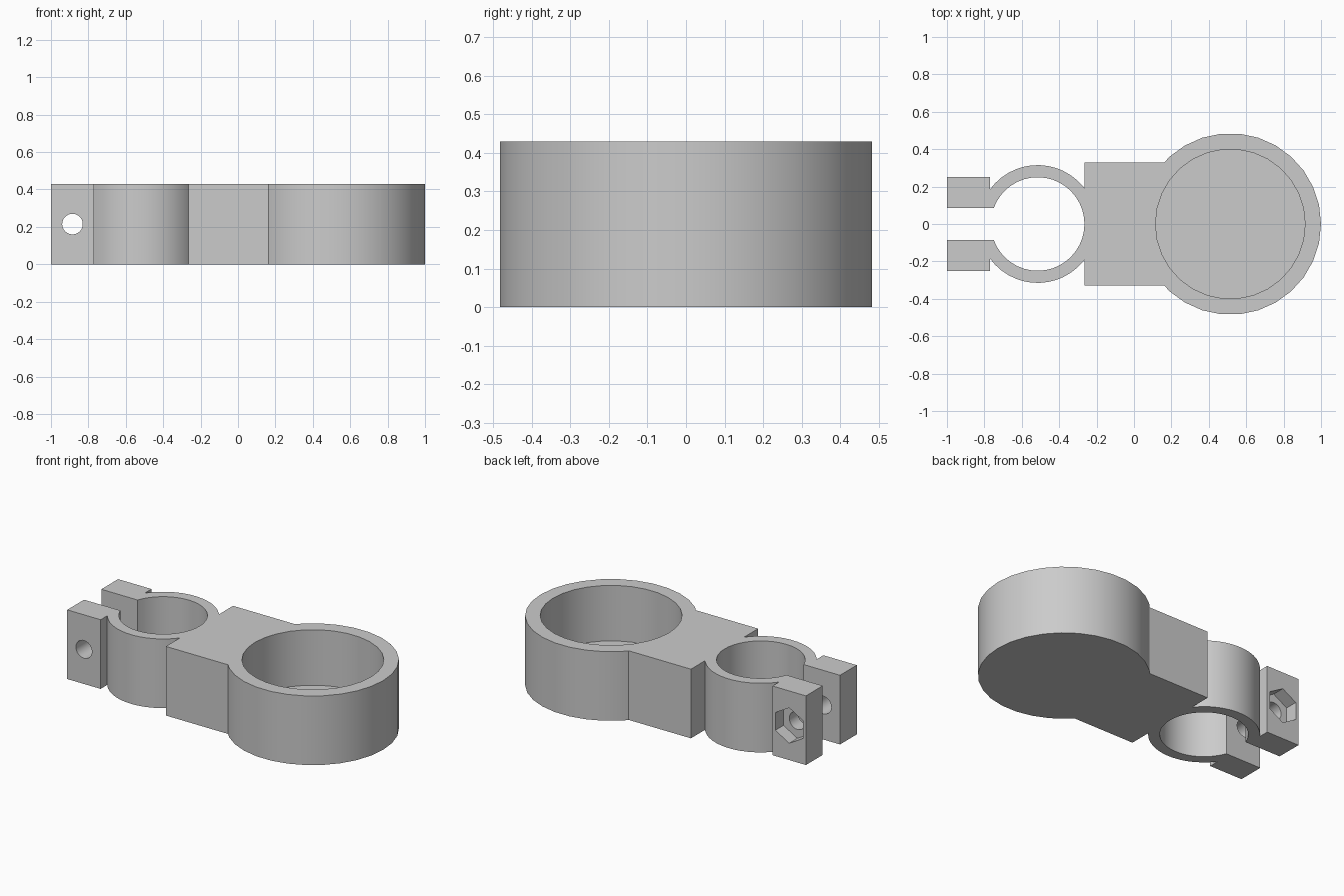
import bpy, bmesh, math

if "Cube" in bpy.data.objects:
    bpy.data.objects.remove(bpy.data.objects["Cube"])

H = 0.43          # overall height
CUP_X, CUP_R, CUP_IN = 0.515, 0.485, 0.40
RING_X, RING_R, RING_IN = -0.515, 0.315, 0.25


def finish(bm, name):
    bmesh.ops.recalc_face_normals(bm, faces=bm.faces)
    mesh = bpy.data.meshes.new(name)
    bm.to_mesh(mesh)
    bm.free()
    ob = bpy.data.objects.new(name, mesh)
    bpy.context.collection.objects.link(ob)
    return ob


def extrude_outline(name, pts):
    bm = bmesh.new()
    face = bm.faces.new([bm.verts.new((x, y, 0)) for x, y in pts])
    ext = bmesh.ops.extrude_face_region(bm, geom=[face])
    verts = [v for v in ext["geom"] if isinstance(v, bmesh.types.BMVert)]
    bmesh.ops.translate(bm, verts=verts, vec=(0, 0, H))
    return finish(bm, name)


def arc(cx, r, a0, a1, n):
    return [(cx + r * math.cos(a0 + (a1 - a0) * i / n),
             r * math.sin(a0 + (a1 - a0) * i / n)) for i in range(n + 1)]


def lathe(name, cx, profile, seg):
    bm = bmesh.new()
    vs = [bm.verts.new((r, 0, z)) for r, z in profile]
    es = [bm.edges.new(p) for p in zip(vs, vs[1:])]
    bmesh.ops.spin(bm, geom=vs + es, cent=(0, 0, 0), axis=(0, 0, 1),
                   angle=math.tau, steps=seg, use_duplicate=False)
    bmesh.ops.remove_doubles(bm, verts=bm.verts, dist=1e-4)
    bmesh.ops.translate(bm, verts=bm.verts, vec=(cx, 0, 0))
    return finish(bm, name)


def cut_y(target, sides, radius, y, depth):
    # drill along y through the centre of the ears
    bpy.ops.mesh.primitive_cylinder_add(vertices=sides, radius=radius, depth=depth,
                                        location=(-0.885, y, H / 2),
                                        rotation=(math.pi / 2, 0, 0))
    cutter = bpy.context.object
    cutter.hide_render = True
    mod = target.modifiers.new("hole", "BOOLEAN")
    mod.operation, mod.solver, mod.object = "DIFFERENCE", "EXACT", cutter
    bpy.context.view_layer.objects.active = target
    bpy.ops.object.modifier_apply(modifier=mod.name)
    bpy.data.objects.remove(cutter, do_unlink=True)


# Cup with a closed floor
cup = lathe("cup", CUP_X, [(0, 0), (CUP_R, 0), (CUP_R, H), (CUP_IN, H),
                           (CUP_IN, 0.085), (0, 0.085)], 30)

# Split clamp ring with its two screw ears
ao = math.pi - math.atan2(math.sqrt(RING_R**2 - 0.255**2), 0.255)
ai = math.pi - math.asin(0.085 / RING_IN)
ear = [(-0.77, 0.25), (-1, 0.25), (-1, 0.085)]
outline = (arc(RING_X, RING_R, -ao, ao, 36) + ear
           + arc(RING_X, RING_IN, ai, -ai, 36)
           + [(x, -y) for x, y in reversed(ear)])
clamp = extrude_outline("clamp_ring", outline)
cut_y(clamp, 32, 0.055, 0, 1.0)         # screw hole
cut_y(clamp, 6, 0.11, 0.25, 0.16)       # hexagonal nut pocket in the rear ear

# Flat plate behind the clamp
plate = extrude_outline("mounting_plate", [(-0.265, -0.33), (-0.2, -0.33),
                                           (-0.2, 0.33), (-0.265, 0.33)])

# Bridge block, its end following the cup wall
a = math.asin(0.33 / 0.46)
block = extrude_outline("bridge_block", [(-0.2, 0.33), (-0.2, -0.33)]
                        + arc(CUP_X, 0.46, math.pi + a, math.pi - a, 12))

# Smooth the curved walls, keep the edges crisp
for ob in (cup, clamp, plate, block):
    bpy.ops.object.select_all(action="DESELECT")
    ob.select_set(True)
    bpy.context.view_layer.objects.active = ob
    bpy.ops.object.shade_smooth_by_angle(angle=math.radians(35))
